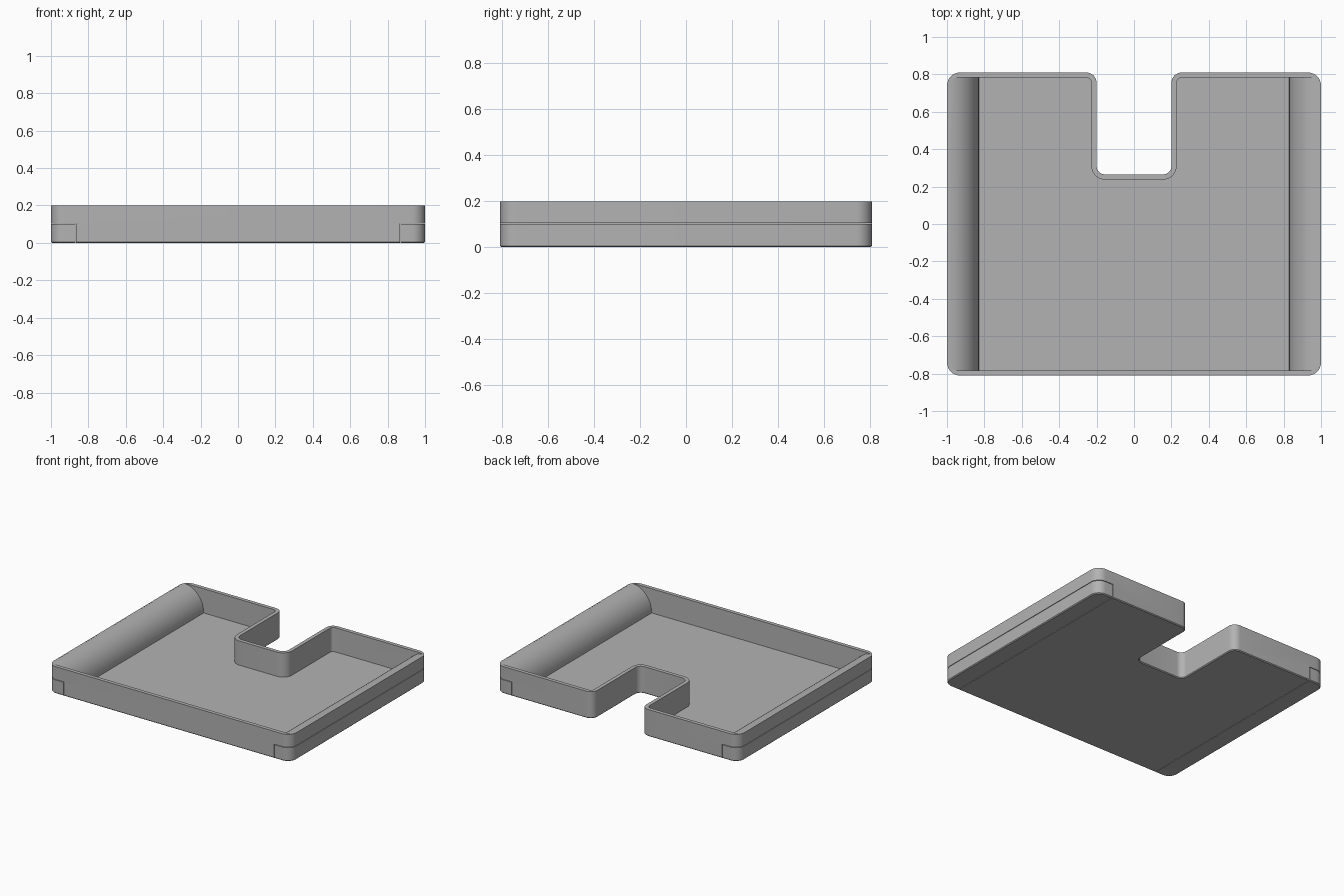
import bpy, bmesh, math

if "Cube" in bpy.data.objects:
    bpy.data.objects.remove(bpy.data.objects["Cube"])

HX, HY, H = 1.0, 0.81, 0.2            # half width, half depth, height
FLOOR, WALL, SCOOP = 0.02, 0.028, 0.17
RAIL_X, RAIL_Z = 0.865, 0.105

grey = bpy.data.materials.new("plain grey")
grey.diffuse_color = (0.45, 0.45, 0.45, 1)
grey.use_nodes = True
grey.node_tree.nodes["Principled BSDF"].inputs["Base Color"].default_value = grey.diffuse_color


def outline(d, dx=None, steps=8):
    """Rounded tray outline with a notch at the back, offset inward by d (dx on the sides)."""
    dx = d if dx is None else dx
    x, y, n, b = HX - dx, HY - d, 0.2 + d, 0.265 - d
    rc, rm, rn = max(0.07 - d, 0.03), max(0.055 - d, 0.012), 0.045 + d
    corners = [(-x, -y, rc), (x, -y, rc), (x, y, rc), (n, y, rm), (n, b, rn),
               (-n, b, rn), (-n, y, rm), (-x, y, rc)]
    pts = []
    for i, (cx, cy, r) in enumerate(corners):
        px, py, _ = corners[i - 1]
        qx, qy, _ = corners[(i + 1) % len(corners)]
        ux, uy = math.copysign(1, px - cx) * (abs(px - cx) > 1e-6), math.copysign(1, py - cy) * (abs(py - cy) > 1e-6)
        vx, vy = math.copysign(1, qx - cx) * (abs(qx - cx) > 1e-6), math.copysign(1, qy - cy) * (abs(qy - cy) > 1e-6)
        ox, oy = cx + r * (ux + vx), cy + r * (uy + vy)
        for k in range(steps + 1):
            a = k / steps * math.pi / 2
            pts.append((ox - r * (vx * math.cos(a) + ux * math.sin(a)),
                        oy - r * (vy * math.cos(a) + uy * math.sin(a))))
    return pts


def loft(name, rings):
    """Closed solid through matching rings of 3D points."""
    bm = bmesh.new()
    rows = [[bm.verts.new(p) for p in ring] for ring in rings]
    n = len(rows[0])
    for lo, hi in zip(rows, rows[1:]):
        for i in range(n):
            j = (i + 1) % n
            bm.faces.new((lo[i], lo[j], hi[j], hi[i]))
    bm.faces.new(rows[0][::-1])
    bm.faces.new(rows[-1])
    bmesh.ops.recalc_face_normals(bm, faces=bm.faces)
    me = bpy.data.meshes.new(name)
    bm.to_mesh(me)
    bm.free()
    me.materials.append(grey)
    ob = bpy.data.objects.new(name, me)
    bpy.context.collection.objects.link(ob)
    return ob


def block(name, x0, x1, z0, z1):
    return loft(name, [[(x0, -1, z), (x1, -1, z), (x1, 1, z), (x0, 1, z)] for z in (z0, z1)])


def cut(ob, tool, operation):
    """Apply a boolean and throw the tool away."""
    mod = ob.modifiers.new("cut", 'BOOLEAN')
    mod.operation, mod.object, mod.solver = operation, tool, 'EXACT'
    bpy.context.view_layer.objects.active = ob
    bpy.ops.object.modifier_apply(modifier=mod.name)
    bpy.data.objects.remove(tool)


def tray_solid(name):
    """Full outline block with a small chamfer along the bottom edge."""
    return loft(name, [[(x, y, z) for x, y in outline(d)]
                       for d, z in ((0.006, 0), (0, 0.006), (0, H))])


# Cavity: inset outline limited by the rounded humps along both sides
cavity = loft("cavity", [[(x, y, z) for x, y in outline(WALL, 0.006)] for z in (0.01, 0.3)])
arc = [(HX - SCOOP * math.cos(a), FLOOR + (H - FLOOR) * math.sin(a))
       for a in (k / 16 * math.pi / 2 for k in range(17))]
section = arc + [(1.05, H), (1.05, 0.4)]
section = section + [(-x, z) for x, z in reversed(section)]
cut(cavity, loft("hump_section", [[(x, y, z) for x, z in section] for y in (-1, 1)]), 'INTERSECT')

# Tray body, with a step under each side for the rail
tray = tray_solid("tray")
cut(tray, cavity, 'DIFFERENCE')
for s in (-1, 1):
    cut(tray, block("step", *sorted((s * RAIL_X, s * 1.2)), -0.1, RAIL_Z), 'DIFFERENCE')

# Side rails, separated from the tray by a thin seam
rails = []
for s, side in ((-1, "left"), (1, "right")):
    rail = tray_solid(side + "_rail")
    cut(rail, block("keep", *sorted((s * (RAIL_X + 0.004), s * 1.2)), -0.1, RAIL_Z - 0.004), 'INTERSECT')
    rails.append(rail)

# Smooth the rounded corners and humps, keep the edges sharp
for ob in [tray] + rails:
    bpy.ops.object.select_all(action='DESELECT')
    ob.select_set(True)
    bpy.context.view_layer.objects.active = ob
    bpy.ops.object.shade_smooth_by_angle(angle=math.radians(30))
